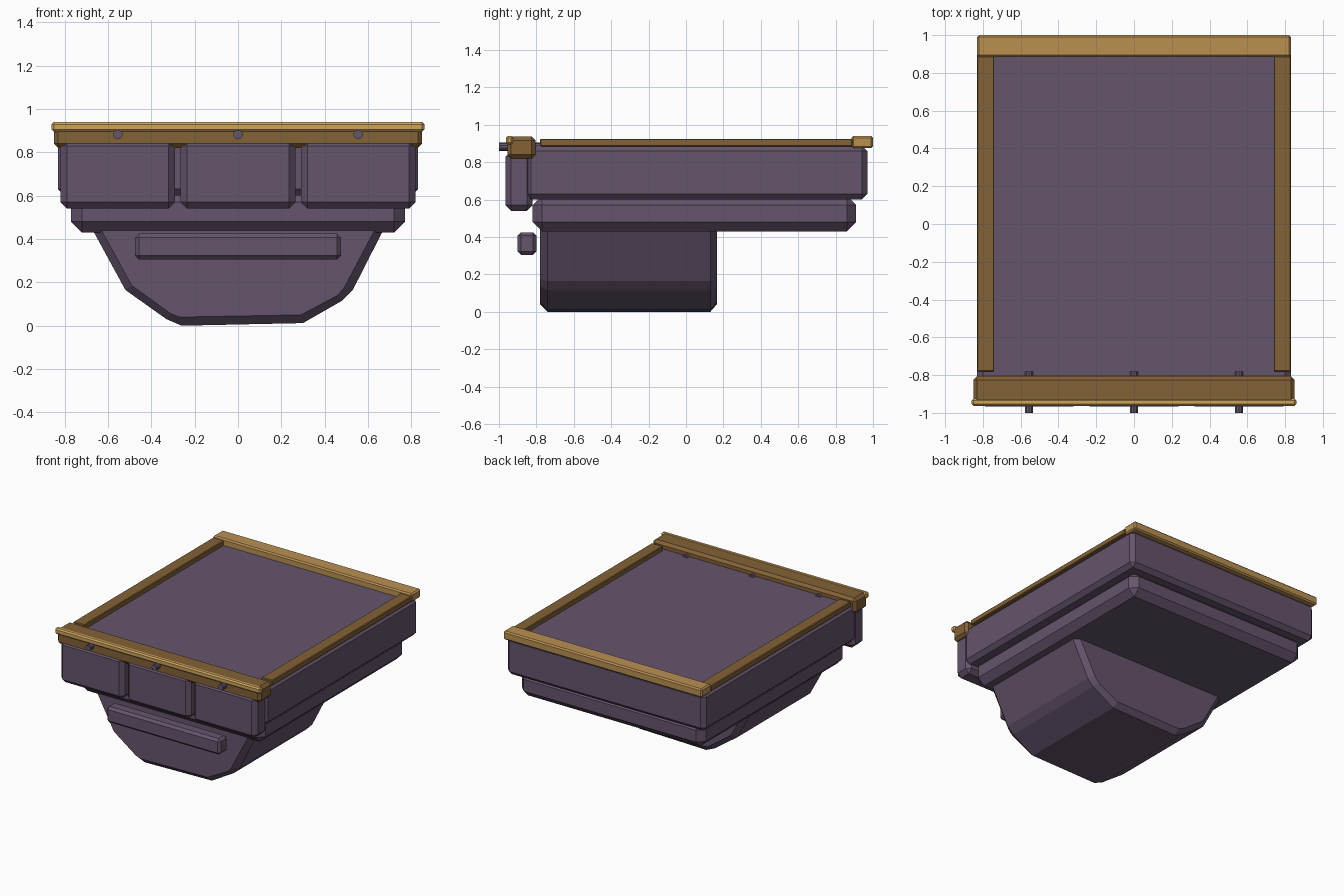
import bpy, bmesh, math
from mathutils import Vector

cube = bpy.data.objects.get("Cube")
if cube:
    bpy.data.objects.remove(cube, do_unlink=True)


def material(name, rgb):
    m = bpy.data.materials.new(name)
    m.use_nodes = True
    color = (*rgb, 1)
    m.diffuse_color = color
    m.node_tree.nodes["Principled BSDF"].inputs["Base Color"].default_value = color
    return m


PURPLE = material("dusky purple", (0.13, 0.089, 0.15))
BROWN = material("dark wood brown", (0.23, 0.122, 0.038))
TAN = material("light wood tan", (0.49, 0.28, 0.085))
GOLD = material("pale gold", (0.62, 0.37, 0.11))


def finish(bm, name, mat):
    bmesh.ops.recalc_face_normals(bm, faces=bm.faces)
    mesh = bpy.data.meshes.new(name)
    bm.to_mesh(mesh)
    bm.free()
    mesh.materials.append(mat)
    obj = bpy.data.objects.new(name, mesh)
    bpy.context.collection.objects.link(obj)
    return obj


def box(name, x, y, z, mat, bevel=0.0, sharp_top=False):
    """Chamfered box from (min, max) ranges."""
    bm = bmesh.new()
    bmesh.ops.create_cube(bm, size=1)
    for v in bm.verts:
        v.co = Vector(r[0] if c < 0 else r[1] for c, r in zip(v.co, (x, y, z)))
    edges = [e for e in bm.edges
             if not (sharp_top and all(v.co.z == z[1] for v in e.verts))]
    if bevel:
        bmesh.ops.bevel(bm, geom=edges, offset=bevel, segments=1,
                        affect='EDGES', profile=0.5)
    return finish(bm, name, mat)


# Stepped case
box("main_case", (-0.83, 0.83), (-0.86, 0.97), (0.60, 0.89), PURPLE, 0.03, True)
box("lower_case", (-0.77, 0.77), (-0.82, 0.91), (0.43, 0.62), PURPLE, 0.05, True)

# Hull under the front half, with chamfered ends
outer = [(-0.67, 0.44), (-0.52, 0.165), (-0.33, 0.03), (-0.26, 0.0),
         (0.30, 0.012), (0.48, 0.115), (0.53, 0.165), (0.67, 0.44)]
inner = [(-0.63, 0.44), (-0.49, 0.185), (-0.31, 0.055), (-0.27, 0.04),
         (0.29, 0.05), (0.46, 0.14), (0.49, 0.175), (0.63, 0.44)]
bm = bmesh.new()
rings = [[bm.verts.new((px, y, pz)) for px, pz in profile]
         for profile, y in ((inner, -0.78), (outer, -0.74), (outer, 0.13), (inner, 0.165))]
for a, b in zip(rings, rings[1:]):
    for i in range(len(a)):
        j = (i + 1) % len(a)
        bm.faces.new((a[i], a[j], b[j], b[i]))
bm.faces.new(rings[0])
bm.faces.new(rings[-1])
finish(bm, "lower_hull", PURPLE)

# Front blocks and grab bar
for name, cx in (("right", -0.555), ("middle", 0), ("left", 0.555)):
    box(name + "_front_block", (cx - 0.265, cx + 0.265), (-0.965, -0.82),
        (0.54, 0.86), PURPLE, 0.03)
    # Peg through the front beam
    bm = bmesh.new()
    bmesh.ops.create_cone(bm, cap_ends=True, segments=10, radius1=0.022,
                          radius2=0.022, depth=0.22)
    for v in bm.verts:
        v.co = Vector((cx + v.co.x, v.co.z - 0.89, 0.883 + v.co.y))
    finish(bm, name + "_peg", PURPLE)
box("grab_bar", (-0.475, 0.475), (-0.90, -0.80), (0.305, 0.425), PURPLE, 0.018)

# Wooden rim
box("front_beam", (-0.85, 0.85), (-0.955, -0.805), (0.82, 0.937), BROWN, 0.02)
box("front_lip", (-0.86, 0.86), (-0.963, -0.925), (0.895, 0.94), GOLD, 0.01)
box("back_rail", (-0.83, 0.83), (0.885, 1.0), (0.875, 0.94), TAN, 0.01)
for name, s in (("right", -1), ("left", 1)):
    box(name + "_side_rail", sorted((s * 0.74, s * 0.832)), (-0.78, 0.89),
        (0.885, 0.925), BROWN, 0.005)
